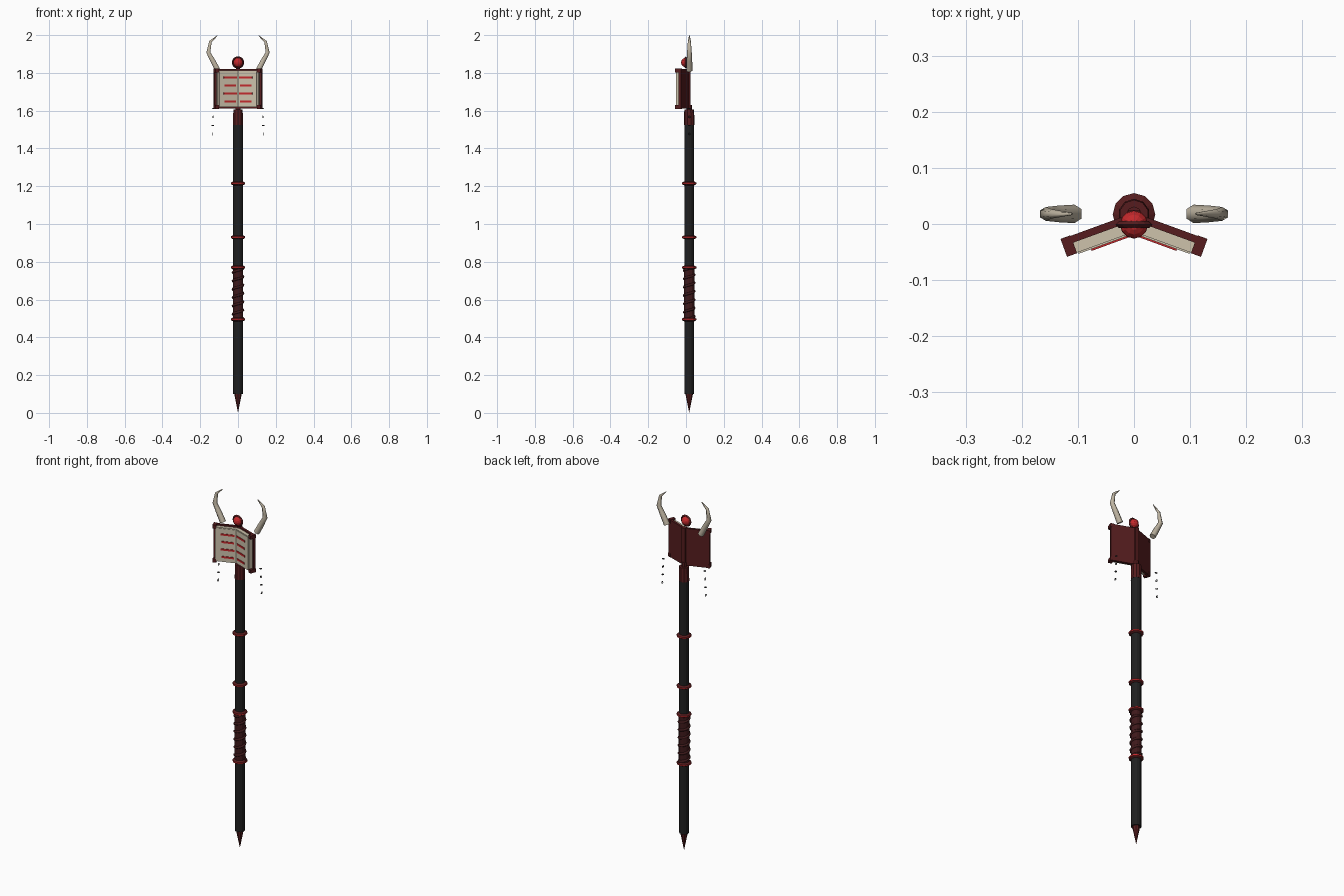
import bpy, math
from mathutils import Vector, Matrix

if "Cube" in bpy.data.objects:
    bpy.data.objects.remove(bpy.data.objects["Cube"])

YC = 0.017  # y of the staff axis

def mat(name, rgb):
    m = bpy.data.materials.new(name)
    m.diffuse_color = (*rgb, 1)
    m.use_nodes = True
    m.node_tree.nodes["Principled BSDF"].inputs["Base Color"].default_value = m.diffuse_color
    return m

BLACK = mat("black wood", (0.014, 0.014, 0.014))
MAROON = mat("maroon leather", (0.092, 0.012, 0.013))
GRIP = mat("dark grip leather", (0.05, 0.010, 0.011))
RED = mat("bright red", (0.55, 0.022, 0.025))
PAGE = mat("parchment", (0.61, 0.54, 0.41))
HORN = mat("horn bone", (0.52, 0.46, 0.36))
IRON = mat("dark iron", (0.045, 0.045, 0.048))

def finish(name, m):
    o = bpy.context.object
    o.name = name
    o.data.materials.append(m)
    return o

def tube(name, m, r1, r2, z0, z1, sides=12, y=YC):
    bpy.ops.mesh.primitive_cone_add(vertices=sides, radius1=r1, radius2=r2, depth=z1 - z0,
                                    location=(0, y, (z0 + z1) / 2))
    return finish(name, m)

def ring(name, m, loc, R, r, rot=(0, 0, 0), seg=12, minor=6):
    bpy.ops.mesh.primitive_torus_add(major_radius=R, minor_radius=r, major_segments=seg,
                                     minor_segments=minor, location=loc, rotation=rot)
    return finish(name, m)

def box(name, m, lo, hi, frame=Matrix()):
    lo, hi = Vector(lo), Vector(hi)
    bpy.ops.mesh.primitive_cube_add(size=1)
    o = finish(name, m)
    o.matrix_world = frame @ Matrix.Translation((lo + hi) / 2) @ Matrix.Diagonal((*(hi - lo), 1))
    return o

def path(name, m, pts, bevel, res=1):
    # round bar along (x, y, z, radius factor) points
    cu = bpy.data.curves.new(name, 'CURVE')
    cu.dimensions = '3D'
    cu.bevel_depth = bevel
    cu.bevel_resolution = res
    cu.use_fill_caps = True
    sp = cu.splines.new('POLY')
    sp.points.add(len(pts) - 1)
    for p, (x, y, z, r) in zip(sp.points, pts):
        p.co = (x, y, z, 1)
        p.radius = r
    cu.materials.append(m)
    bpy.context.collection.objects.link(bpy.data.objects.new(name, cu))

# staff
tube("shaft", BLACK, 0.026, 0.026, 0.10, 1.53)
tube("foot_spike", MAROON, 0.0, 0.021, 0.0, 0.105, 8)
tube("socket", MAROON, 0.028, 0.026, 1.525, 1.605, 10)
tube("socket_neck", MAROON, 0.014, 0.014, 1.60, 1.63, 8)

# collars: maroon shoulders with a bright band round the rim
for i, z in enumerate((0.495, 0.77, 0.93, 1.215)):
    tube(f"collar_lower_{i}", MAROON, 0.027, 0.038, z - 0.010, z - 0.004)
    tube(f"collar_band_{i}", RED, 0.038, 0.038, z - 0.004, z + 0.004)
    tube(f"collar_upper_{i}", MAROON, 0.038, 0.027, z + 0.004, z + 0.010)

# grip wrapping: sleeve and one spiral cord
tube("grip_sleeve", GRIP, 0.0275, 0.0275, 0.495, 0.77)
helix = []
for i in range(6 * 12 + 1):
    a = 2 * math.pi * i / 12
    helix.append((0.027 * math.cos(a), YC + 0.027 * math.sin(a), 0.50 + 0.265 * i / 72, 1))
path("grip_cord", GRIP, helix, 0.007)

# book spine, and gem held in an upright ring
box("book_spine", MAROON, (-0.010, 0.002, 1.612), (0.010, 0.025, 1.822))
ring("gem_ring", MAROON, (0, -0.001, 1.855), 0.027, 0.006, (math.pi / 2, 0, 0), 14, 4)
bpy.ops.mesh.primitive_uv_sphere_add(segments=12, ring_count=8, radius=0.025, location=(0, -0.001, 1.855))
finish("gem", RED)

for s, side in ((-1, "left"), (1, "right")):
    # one half of the open book, hinged at the spine; local x runs outwards
    F = Matrix.Translation((0, 0.02, 0)) @ Matrix.Rotation(-s * math.radians(20), 4, 'Z')

    def half(name, m, x0, x1, y0, y1, z0, z1):
        a, b = sorted((s * x0, s * x1))
        box(f"{side}_{name}", m, (a, y0, z0), (b, y1, z1), F)

    half("cover", MAROON, 0.0, 0.137, -0.013, 0.0, 1.611, 1.82)
    half("pages", PAGE, 0.006, 0.126, -0.032, -0.013, 1.619, 1.812)
    half("page_leaf", PAGE, 0.008, 0.118, -0.035, -0.032, 1.623, 1.808)
    for z in (1.610, 1.802):
        half("corner_cap", MAROON, 0.120, 0.139, -0.033, 0.001, z, z + 0.020)
    for k in range(4):
        z = 1.648 + k * 0.0423
        d = 0.0 if k % 2 else 0.004
        half("page_line", RED, 0.020 + d, 0.094 - d, -0.038, -0.035, z - 0.005, z + 0.005)

    # curved horn
    path(f"{side}_horn", HORN, [(s * x, 0.018, z, r) for x, z, r in (
        (0.106, 1.812, 1), (0.134, 1.865, 0.9), (0.157, 1.908, 0.75),
        (0.146, 1.965, 0.5), (0.110, 1.997, 0.12))], 0.0165)

    # hanging chain links, alternately flat and upright
    for k in range(4):
        ring(f"{side}_chain_link_{k}", IRON, (s * (0.130 + 0.002 * k), YC, 1.612 - 0.045 * k),
             0.0055, 0.0022, (0, math.pi / 2 * (k % 2), 0), 8, 4)
